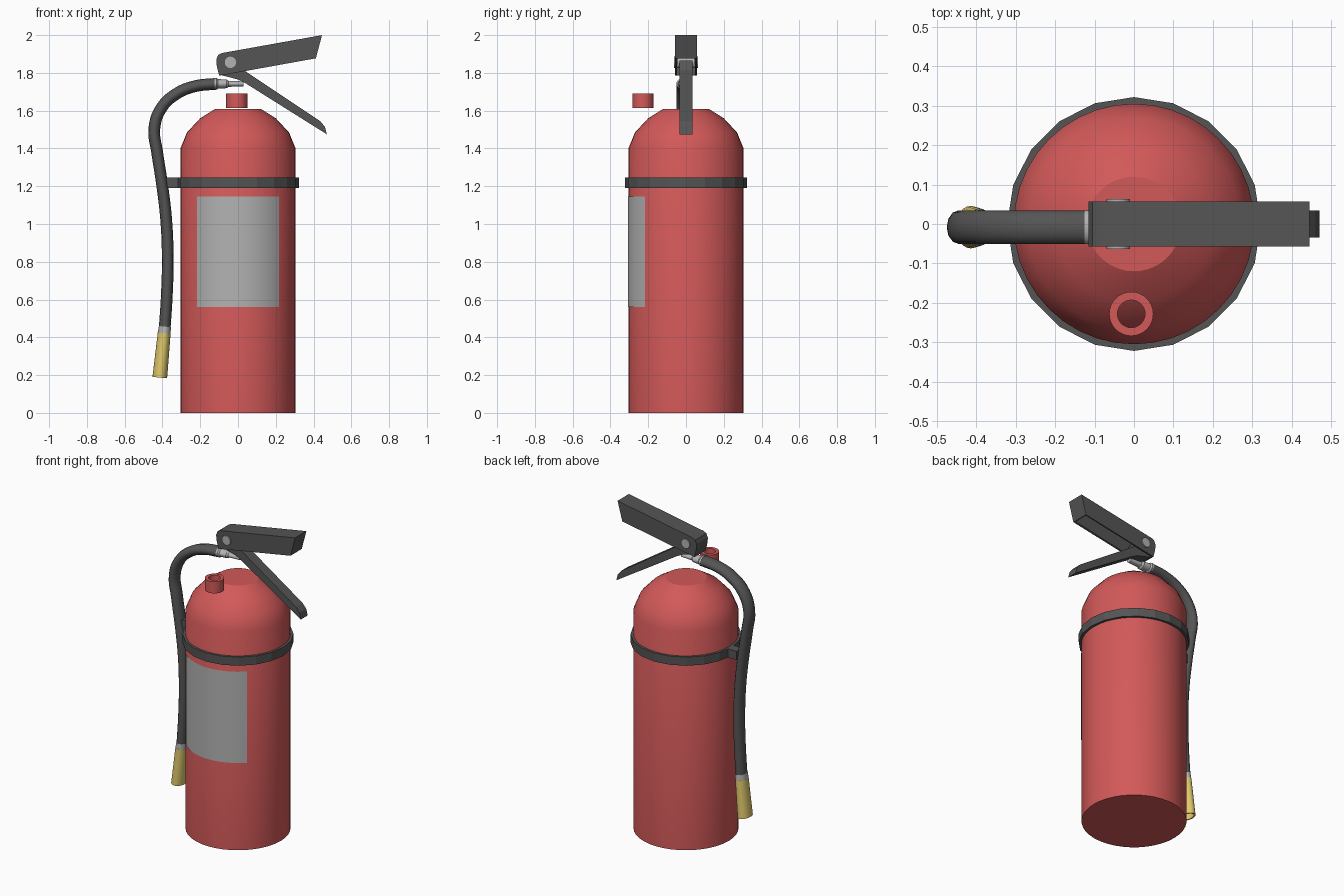
import bpy, bmesh, math
from mathutils import Matrix

if "Cube" in bpy.data.objects:
    bpy.data.objects.remove(bpy.data.objects["Cube"])


def material(name, rgb):
    m = bpy.data.materials.new(name)
    m.diffuse_color = (*rgb, 1)
    m.use_nodes = True
    m.node_tree.nodes["Principled BSDF"].inputs["Base Color"].default_value = m.diffuse_color
    return m


RED = material("red_paint", (0.65, 0.10, 0.10))
YELLOW = material("yellow_plastic", (0.75, 0.58, 0.15))
DARK = material("dark_grey", (0.09, 0.09, 0.09))
LIGHT = material("light_grey", (0.45, 0.45, 0.45))
HY = -0.008      # hose plane
WIDE = 1.38      # hose parts are wider in y


def finish(name, bm, mat, smooth=None, matrix=None):
    bmesh.ops.remove_doubles(bm, verts=bm.verts, dist=1e-5)
    bmesh.ops.recalc_face_normals(bm, faces=bm.faces)
    me = bpy.data.meshes.new(name)
    bm.to_mesh(me)
    bm.free()
    ob = bpy.data.objects.new(name, me)
    bpy.context.collection.objects.link(ob)
    me.materials.append(mat)
    if matrix:
        ob.matrix_world = matrix
    if smooth:
        select(ob)
        bpy.ops.object.shade_smooth_by_angle(angle=math.radians(smooth))
    return ob


def select(ob):
    bpy.ops.object.select_all(action='DESELECT')
    ob.select_set(True)
    bpy.context.view_layer.objects.active = ob


def revolve(name, profile, mat, seg=32, closed=False, smooth=30, matrix=None):
    """Spin a (radius, z) profile around z."""
    bm = bmesh.new()
    pts = profile + profile[:1] if closed else profile
    vs = [bm.verts.new((0, r, z)) for r, z in pts]
    es = [bm.edges.new(p) for p in zip(vs, vs[1:])]
    bmesh.ops.spin(bm, geom=vs + es, cent=(0, 0, 0), axis=(0, 0, 1),
                   angle=math.tau, steps=seg)
    return finish(name, bm, mat, smooth, matrix)


def extrude_xz(name, pts, half, mat, open_edge=None):
    """Extrude an (x, z) outline along y; optionally drop one edge's face."""
    bm = bmesh.new()
    a = [bm.verts.new((x, -half, z)) for x, z in pts]
    b = [bm.verts.new((x, half, z)) for x, z in pts]
    bm.faces.new(a)
    bm.faces.new(b[::-1])
    n = len(pts)
    for i in range(n):
        if i != open_edge:
            j = (i + 1) % n
            bm.faces.new((a[i], b[i], b[j], a[j]))
    return finish(name, bm, mat)


def place(x, z, angle=0, y=HY, wide=WIDE):
    return (Matrix.Translation((x, y, z)) @ Matrix.Diagonal((1, wide, 1, 1))
            @ Matrix.Rotation(angle, 4, 'Y'))


# Tank with stepped dome
revolve("tank", [(0, 0), (0.305, 0), (0.305, 1.40), (0.27, 1.485), (0.20, 1.56),
                 (0.12, 1.61), (0, 1.61)], RED, seg=40)

# Hollow gauge ring above the front of the dome
revolve("gauge_ring", [(0.035, 1.615), (0.056, 1.615), (0.056, 1.69), (0.035, 1.69)],
        RED, closed=True, matrix=place(-0.007, 0, y=-0.228, wide=1))

# Label wrapped on the front quarter
bm = bmesh.new()
cols = []
for i in range(17):
    t = math.radians(-135 + 90 * i / 16)
    cols.append([bm.verts.new((0.308 * math.cos(t), 0.308 * math.sin(t), z))
                 for z in (0.56, 1.145)])
for p, q in zip(cols, cols[1:]):
    bm.faces.new((p[0], q[0], q[1], p[1]))
finish("label", bm, LIGHT, 30)

# Strap and hose clip
revolve("strap", [(0.303, 1.19), (0.322, 1.19), (0.322, 1.245), (0.303, 1.245)],
        DARK, seg=20, closed=True, smooth=None)
extrude_xz("hose_clip", [(-0.38, 1.19), (-0.31, 1.19), (-0.31, 1.245), (-0.38, 1.245)],
           0.03, DARK)

# Hose
path = [(-0.115, 1.742), (-0.225, 1.73), (-0.325, 1.69), (-0.405, 1.615), (-0.443, 1.505),
        (-0.428, 1.38), (-0.402, 1.21), (-0.380, 1.02), (-0.372, 0.81), (-0.378, 0.60),
        (-0.388, 0.45)]
cu = bpy.data.curves.new("hose", 'CURVE')
cu.dimensions = '3D'
cu.bevel_depth = 0.031
cu.bevel_resolution = 4
cu.resolution_u = 5
cu.use_fill_caps = True
sp = cu.splines.new('BEZIER')
sp.bezier_points.add(len(path) - 1)
for bp, (x, z) in zip(sp.bezier_points, path):
    bp.co = (x, 0, z)
    bp.handle_left_type = bp.handle_right_type = 'AUTO'
hose = bpy.data.objects.new("hose", cu)
bpy.context.collection.objects.link(hose)
cu.materials.append(DARK)
hose.matrix_world = place(0, 0)
select(hose)
bpy.ops.object.convert(target='MESH')
bpy.ops.object.shade_smooth_by_angle(angle=math.radians(40))

# Hose fitting at the valve
revolve("hose_fitting", [(0, 0), (0.031, 0), (0.031, 0.012), (0.025, 0.02), (0.023, 0.065),
                         (0.016, 0.075), (0.013, 0.155), (0, 0.155)],
        LIGHT, seg=24, matrix=place(-0.125, 1.742, math.pi / 2))

# Collar and hollow nozzle at the hose end
tilt = 0.098
revolve("nozzle_collar", [(0, 0), (0.034, 0), (0.032, 0.04), (0, 0.04)], LIGHT, seg=24,
        matrix=place(-0.391, 0.417, tilt))
revolve("nozzle", [(0, 0.237), (0.034, 0.237), (0.039, 0), (0.031, 0), (0.026, 0.21),
                   (0, 0.21)], YELLOW, seg=24, matrix=place(-0.414, 0.187, tilt))

# Squeeze lever: channel open underneath
lever = extrude_xz("upper_lever",
                   [(-0.10, 1.785), (0.412, 1.877), (0.445, 2.0), (-0.085, 1.905),
                    (-0.105, 1.895), (-0.115, 1.87), (-0.113, 1.84)],
                   0.057, DARK, open_edge=0)
sol = lever.modifiers.new("wall", 'SOLIDIFY')
sol.thickness = 0.014
sol.offset = -1

# Carrying handle
extrude_xz("lower_handle",
           [(-0.095, 1.79), (0.0, 1.765), (0.04, 1.745), (0.47, 1.475), (0.46, 1.515),
            (0.435, 1.545), (0.03, 1.815), (0.0, 1.865), (-0.085, 1.865)], 0.034, DARK)

# Pivot pin
revolve("pivot_pin", [(0, -0.064), (0.03, -0.064), (0.03, 0.064), (0, 0.064)], LIGHT,
        seg=24, matrix=Matrix.Translation((-0.04, 0, 1.856)) @ Matrix.Rotation(math.pi / 2, 4, 'X'))
